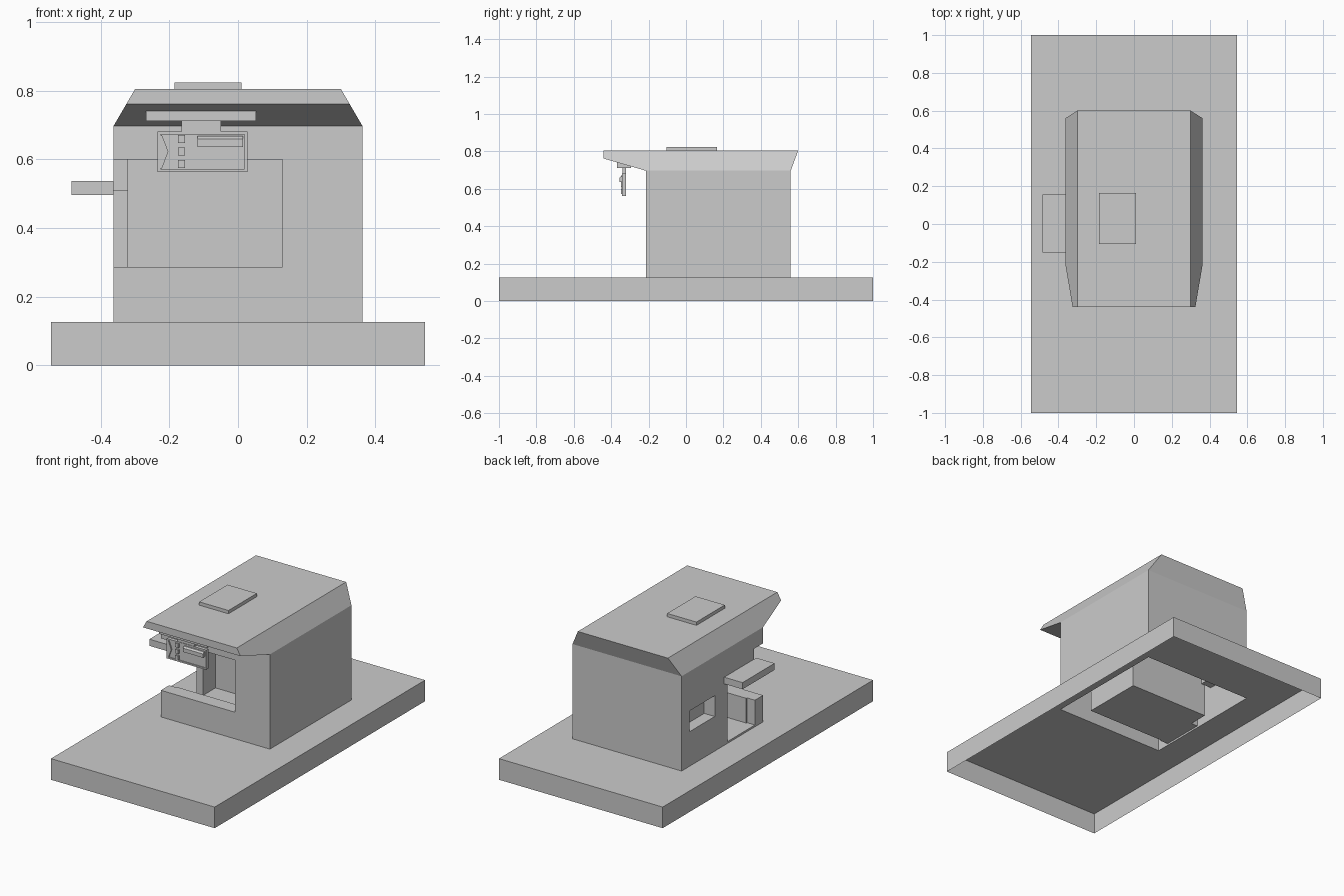
import bpy, bmesh

if "Cube" in bpy.data.objects:
    bpy.data.objects.remove(bpy.data.objects["Cube"])


def mesh_object(name, verts, faces):
    me = bpy.data.meshes.new(name)
    bm = bmesh.new()
    vs = [bm.verts.new(v) for v in verts]
    for f in faces:
        bm.faces.new([vs[i] for i in f])
    bmesh.ops.recalc_face_normals(bm, faces=bm.faces)
    bm.to_mesh(me)
    bm.free()
    ob = bpy.data.objects.new(name, me)
    bpy.context.collection.objects.link(ob)
    return ob


def loft(name, rings, cap_bottom=True):
    """Join rings of equal length into a solid."""
    n = len(rings[0])
    verts = [p for r in rings for p in r]
    faces = [(k * n + i, k * n + (i + 1) % n, (k + 1) * n + (i + 1) % n, (k + 1) * n + i)
             for k in range(len(rings) - 1) for i in range(n)]
    faces.append(tuple(range(len(verts) - n, len(verts))))
    if cap_bottom:
        faces.append(tuple(range(n))[::-1])
    return mesh_object(name, verts, faces)


def rect(x0, x1, y0, y1, z):
    return [(x0, y0, z), (x1, y0, z), (x1, y1, z), (x0, y1, z)]


def box(name, x0, x1, y0, y1, z0, z1):
    return loft(name, [rect(x0, x1, y0, y1, z0), rect(x0, x1, y0, y1, z1)])


def prism_x(name, x0, x1, yz):
    return loft(name, [[(x, y, z) for y, z in yz] for x in (x0, x1)])


def prism_y(name, y0, y1, xz):
    return loft(name, [[(x, y, z) for x, z in xz] for y in (y0, y1)])


def cut(target, cutters):
    bpy.context.view_layer.objects.active = target
    for c in cutters:
        m = target.modifiers.new("cut", 'BOOLEAN')
        m.operation = 'DIFFERENCE'
        m.solver = 'EXACT'
        m.object = c
        bpy.ops.object.modifier_apply(modifier=m.name)
        bpy.data.objects.remove(c, do_unlink=True)


W, YF, YB, FLOOR, EAVE = 0.363, -0.215, 0.56, 0.127, 0.697

# Base: open underneath, with a hole under the building
rings = (rect(-0.545, 0.545, -1, 1, 0) + rect(-0.545, 0.545, -1, 1, FLOOR)
         + rect(-W, W, YF, YB, FLOOR))
mesh_object("base", rings,
            [(k + i, k + (i + 1) % 4, k + 4 + (i + 1) % 4, k + 4 + i)
             for k in (0, 4) for i in range(4)])

# Building walls with the flared roof on top, as one solid
verts = rect(-W, W, YF, YB, FLOOR) + rect(-W, W, YF, YB, EAVE)
verts += [(-0.325, -0.44, 0.762), (0.325, -0.44, 0.762)]
verts += rect(-0.3, 0.3, -0.44, 0.6, 0.805)
building = mesh_object("building", verts, [
    (3, 2, 1, 0), (0, 1, 5, 4), (1, 2, 6, 5), (2, 3, 7, 6), (3, 0, 4, 7),
    (4, 5, 9, 8), (8, 9, 11, 10), (6, 7, 13, 12), (10, 11, 12, 13),
    (5, 6, 12, 11, 9), (7, 4, 8, 10, 13)])

# Openings: room, corner window, side door, small side window pocket
cut(building, [
    box("room_cut", -0.32, 0.21, -0.13, 0.243, 0.138, 0.61),
    box("corner_window_cut", -0.45, 0.13, -0.3, -0.128, 0.287, 0.6),
    box("door_cut", -0.45, -0.31, -0.137, 0.126, 0.138, 0.51),
    box("side_window_cut", -0.45, -0.293, 0.245, 0.487, 0.335, 0.46)])

# The building is open underneath
bm = bmesh.new()
bm.from_mesh(building.data)
bottom = [f for f in bm.faces if all(abs(v.co.z - FLOOR) < 1e-3 for v in f.verts)]
bmesh.ops.delete(bm, geom=bottom, context='FACES')
bm.to_mesh(building.data)
bm.free()

# Door awning and roof hatch
box("door_awning", -0.485, -W, -0.15, 0.155, 0.497, 0.537)
box("roof_hatch", -0.185, 0.01, -0.105, 0.165, 0.805, 0.825)

# Hanging sign: mounting wedge, hanger, panel with raised frame and details
prism_x("sign_mount", -0.268, 0.053,
        [(-0.37, 0.712), (-0.295, 0.712), (-0.295, 0.72), (-0.37, 0.742)])
box("sign_hanger", -0.165, -0.05, -0.34, -0.322, 0.682, 0.713)
panel = box("sign_panel", -0.235, 0.028, -0.343, -0.322, 0.563, 0.682)
cut(panel, [box("sign_recess_cut", -0.226, 0.019, -0.36, -0.337, 0.572, 0.673)])
for i, z in enumerate((0.575, 0.611, 0.648)):
    box(f"sign_square_{i}", -0.175, -0.155, -0.347, -0.335, z, z + 0.024)
prism_y("sign_chevron", -0.345, -0.335,
        [(-0.226, 0.573), (-0.222, 0.573), (-0.203, 0.623), (-0.222, 0.672), (-0.226, 0.672)])
prism_x("sign_plaque", -0.118, 0.015,
        [(-0.335, 0.637), (-0.355, 0.637), (-0.355, 0.66), (-0.345, 0.668), (-0.335, 0.668)])
